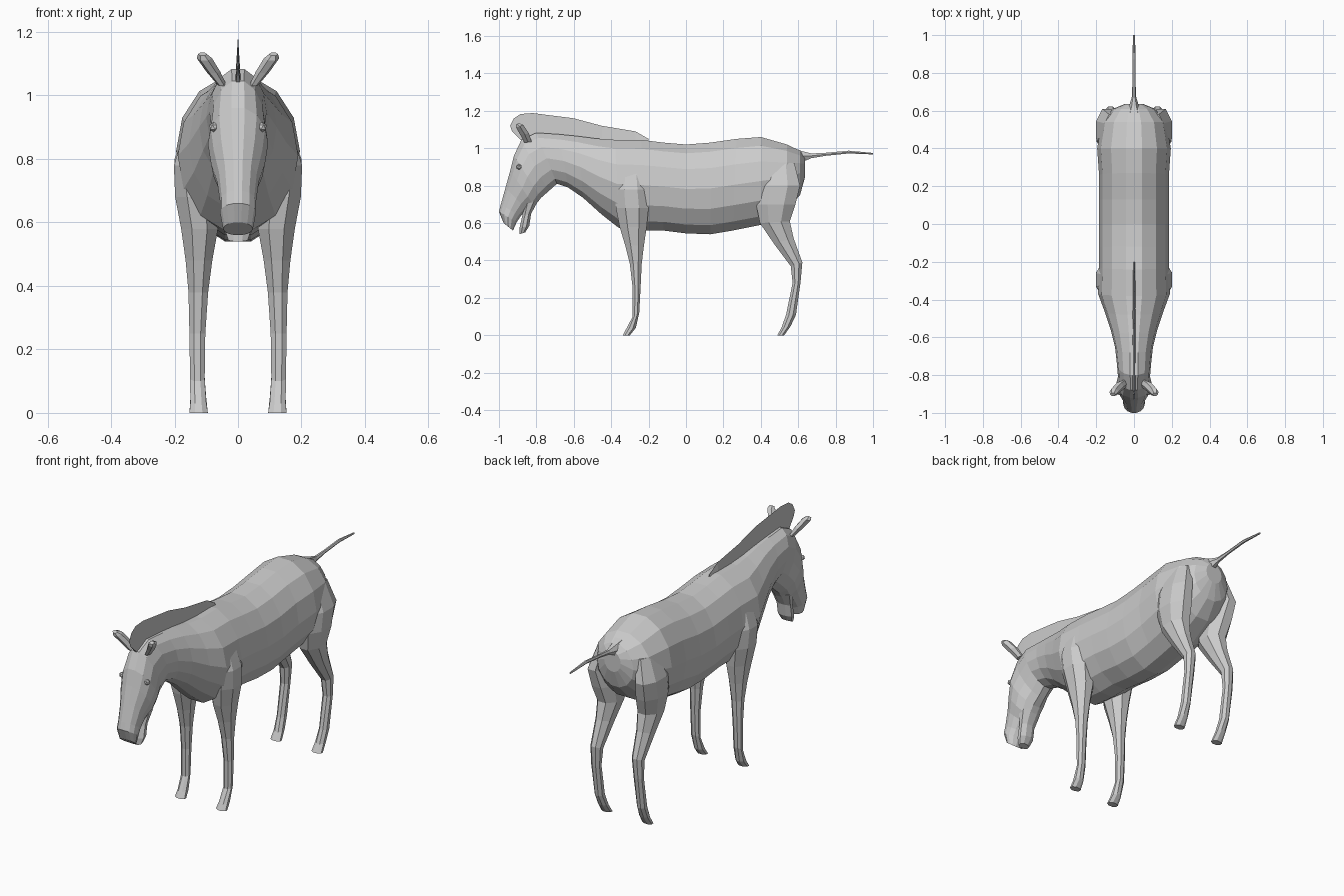
import bpy
import bmesh
from math import sin, cos, pi
from mathutils import Vector

cube = bpy.data.objects.get("Cube")
if cube:
    bpy.data.objects.remove(cube, do_unlink=True)


def make_material(name, value):
    mat = bpy.data.materials.new(name)
    mat.use_nodes = True
    colour = (value, value, value, 1)
    mat.diffuse_color = colour
    mat.node_tree.nodes["Principled BSDF"].inputs["Base Color"].default_value = colour
    return mat


GREY = make_material("plain grey", 0.6)


def finish(name, bm, mirrored=False):
    """Turn a bmesh into a flat shaded object, optionally mirrored across x."""
    bmesh.ops.recalc_face_normals(bm, faces=bm.faces)
    mesh = bpy.data.meshes.new(name)
    bm.to_mesh(mesh)
    bm.free()
    mesh.materials.append(GREY)
    obj = bpy.data.objects.new(name, mesh)
    bpy.context.collection.objects.link(obj)
    if mirrored:
        mirror = obj.modifiers.new("Mirror", 'MIRROR')
        mirror.use_mirror_merge = False
    return obj


def section(bm, start, end, half_width, centre_x, sides):
    """Ring of vertices spanning two side-view points (y, z) with a width in x."""
    a = Vector((centre_x, *start))
    b = Vector((centre_x, *end))
    middle, half = (a + b) / 2, (a - b) / 2
    angles = [2 * pi * (i + 0.5) / sides for i in range(sides)]
    fit_x = max(sin(t) for t in angles)
    fit_y = max(cos(t) for t in angles)
    return [bm.verts.new(middle + half * cos(t) / fit_y
                         + Vector((half_width * sin(t) / fit_x, 0, 0)))
            for t in angles]


def loft(name, rows, sides, mirrored=False):
    """Skin rows of (start, end, half width, centre x) into a closed shape."""
    bm = bmesh.new()
    rings = [section(bm, *row, sides) for row in rows]
    for low, high in zip(rings, rings[1:]):
        for i in range(sides):
            j = (i + 1) % sides
            bm.faces.new((low[i], low[j], high[j], high[i]))
    bm.faces.new(rings[0])
    bm.faces.new(rings[-1])
    return finish(name, bm, mirrored)


def centred(rows):
    return [(start, end, width, 0) for start, end, width in rows]


# Trunk rows run from rump to chest: top point, bottom point, half width
trunk = [
    ((.635, .95), (.635, .84), .05),
    ((.61, .985), (.61, .75), .11),
    ((.54, 1.02), (.54, .67), .17),
    ((.40, 1.06), (.40, .59), .195),
    ((.27, 1.05), (.25, .56), .185),
    ((.13, 1.03), (.13, .54), .185),
    ((0, 1.02), (0, .545), .185),
    ((-.12, 1.03), (-.12, .56), .185),
    ((-.24, 1.045), (-.22, .56), .185),
    ((-.38, 1.045), (-.36, .575), .19),
]

# Neck and head rows continue from chest to upper lip
neck_and_head = [
    ((-.48, 1.052), (-.45, .645), .155),
    ((-.58, 1.065), (-.55, .735), .122),
    ((-.68, 1.075), (-.63, .79), .1),
    ((-.80, 1.083), (-.69, .81), .09),
    ((-.88, 1.045), (-.735, .77), .085),
    ((-.92, .96), (-.775, .735), .095),
    ((-.94, .88), (-.81, .69), .085),
    ((-.965, .79), (-.85, .67), .066),
    ((-.99, .70), (-.885, .635), .057),
    ((-1, .66), (-.905, .605), .057),
    ((-.975, .6), (-.925, .56), .047),
]
loft("body_and_head", centred(trunk + neck_and_head), 14)

# Hanging lower jaw
loft("lower_jaw", centred([
    ((-.87, .71), (-.79, .72), .055),
    ((-.875, .64), (-.828, .65), .042),
    ((-.89, .575), (-.838, .585), .042),
    ((-.89, .54), (-.86, .55), .03),
]), 8)

# Legs, from the buried top down to the hoof
loft("front_leg", [
    ((-.36, .9), (-.23, .9), .04, .125),
    ((-.38, .78), (-.21, .78), .05, .152),
    ((-.375, .68), (-.2, .68), .065, .133),
    ((-.355, .58), (-.21, .58), .058, .121),
    ((-.325, .48), (-.225, .48), .042, .123),
    ((-.3, .38), (-.237, .38), .031, .125),
    ((-.285, .25), (-.243, .25), .025, .128),
    ((-.285, .1), (-.25, .12), .023, .128),
    ((-.322, .03), (-.268, .04), .025, .125),
    ((-.337, 0), (-.3, 0), .029, .124),
], 8, mirrored=True)

loft("hind_leg", [
    ((.42, .92), (.58, .92), .04, .115),
    ((.385, .8), (.61, .8), .055, .145),
    ((.375, .7), (.585, .7), .065, .133),
    ((.395, .6), (.555, .61), .058, .121),
    ((.47, .49), (.575, .52), .042, .123),
    ((.56, .37), (.622, .39), .03, .125),
    ((.57, .28), (.612, .28), .025, .128),
    ((.535, .11), (.588, .11), .023, .128),
    ((.51, .04), (.56, .05), .025, .125),
    ((.488, 0), (.525, 0), .029, .124),
], 8, mirrored=True)

# Ears lean out and forward
loft("ear", [
    ((-.865, 1.03), (-.825, 1.035), .014, .05),
    ((-.885, 1.07), (-.84, 1.08), .022, .078),
    ((-.908, 1.11), (-.87, 1.125), .024, .106),
    ((-.91, 1.125), (-.895, 1.135), .014, .112),
], 6, mirrored=True)

# Eyes sit just proud of the cheeks
bm = bmesh.new()
bmesh.ops.create_icosphere(bm, subdivisions=1, radius=0.016)
bmesh.ops.translate(bm, verts=bm.verts, vec=(.076, -.892, .9))
finish("eye", bm, mirrored=True)

# Upright mane: a thin fin that narrows to its upper edge
bm = bmesh.new()
crest = [(-.93, 1.09), (-.94, 1.12), (-.92, 1.16), (-.885, 1.183), (-.82, 1.188),
         (-.6, 1.16), (-.45, 1.12), (-.27, 1.09), (-.2, 1.05)]
root = [(-.87, 1.03), (-.865, 1.04), (-.855, 1.045), (-.84, 1.05), (-.8, 1.06),
        (-.6, 1.05), (-.45, 1.035), (-.27, 1.03), (-.2, 1.03)]
strips = [[bm.verts.new((x, y, z)) for y, z in line]
          for x, line in ((-.008, root), (0, crest), (.008, root))]
for one, two in zip(strips, strips[1:] + strips[:1]):
    for i in range(len(root) - 1):
        bm.faces.new((one[i], one[i + 1], two[i + 1], two[i]))
for i in (0, -1):
    bm.faces.new([strip[i] for strip in strips])
finish("mane", bm)

# Outstretched tail
loft("tail", centred([
    ((.58, 1), (.59, .92), .045),
    ((.62, .985), (.63, .93), .026),
    ((.67, .972), (.67, .947), .012),
    ((.75, .976), (.75, .96), .008),
    ((.87, .987), (.87, .972), .009),
    ((1, .975), (1, .967), .005),
]), 6)
